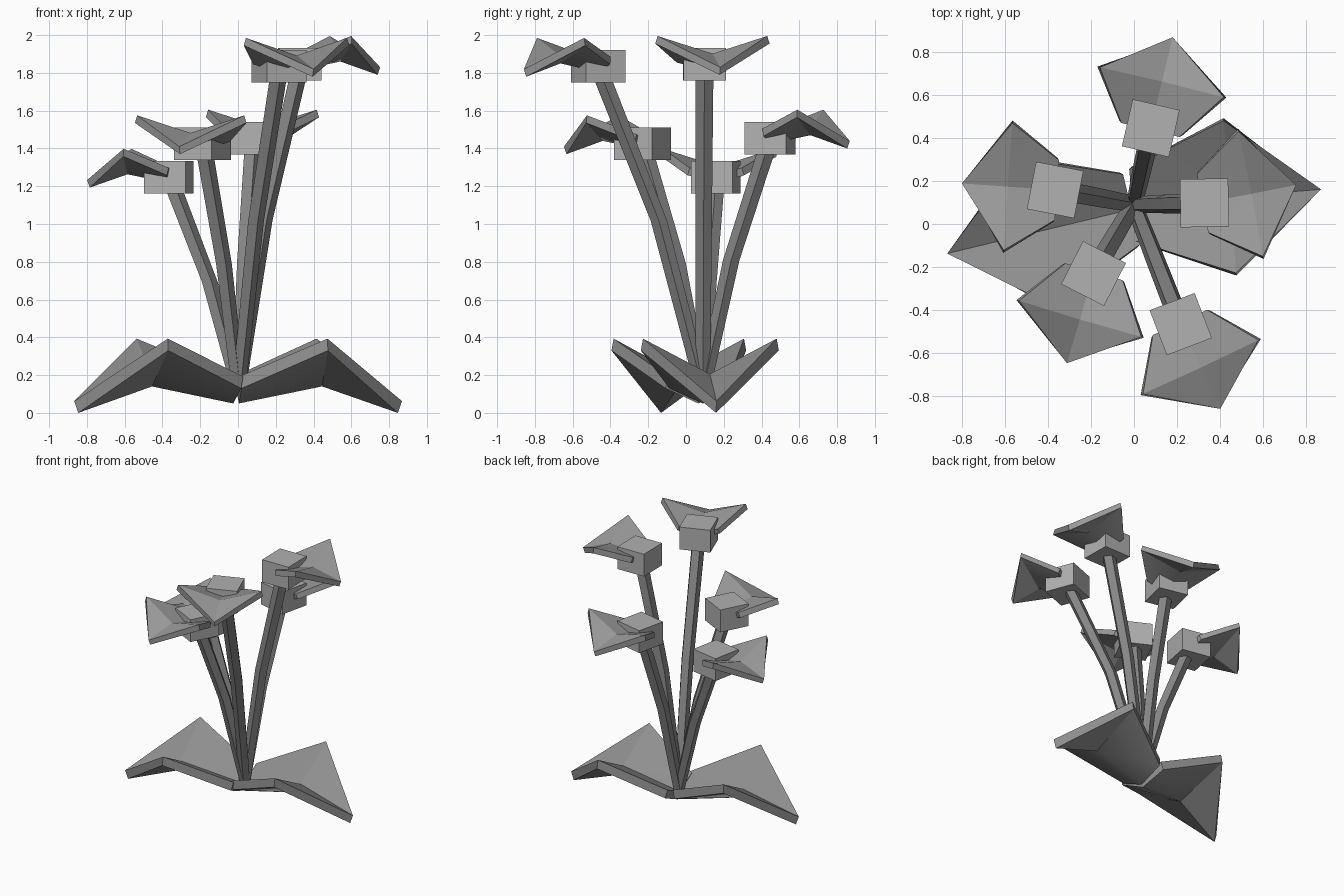
import bpy, bmesh
from math import radians, sin, cos, pi
from mathutils import Vector

if "Cube" in bpy.data.objects:
    bpy.data.objects.remove(bpy.data.objects["Cube"])


def grey(name, v):
    mat = bpy.data.materials.new(name)
    mat.diffuse_color = (v, v, v, 1)
    mat.use_nodes = True
    mat.node_tree.nodes["Principled BSDF"].inputs["Base Color"].default_value = mat.diffuse_color
    return mat


block_grey = grey("block_grey", 0.44)
petal_grey = grey("petal_grey", 0.32)
leaf_grey = grey("leaf_grey", 0.28)
stem_grey = grey("stem_grey", 0.24)


def make_object(name, bm, mat):
    bmesh.ops.recalc_face_normals(bm, faces=bm.faces)
    mesh = bpy.data.meshes.new(name)
    bm.to_mesh(mesh)
    bm.free()
    mesh.materials.append(mat)
    ob = bpy.data.objects.new(name, mesh)
    bpy.context.collection.objects.link(ob)
    return ob


def select_only(ob):
    bpy.ops.object.select_all(action='DESELECT')
    ob.select_set(True)
    bpy.context.view_layer.objects.active = ob


# Folded blade: a fan around a centre point, pointing along +x, thickened upward
def blade(name, location, angle, mat, thickness=0.042, scale=(1, 1, 1)):
    rim = [(0.42, 0, 0.03), (0.22, 0.308, 0.195), (0, 0.15, 0.095),
           (0, 0, 0.055), (0, -0.15, 0.095), (0.22, -0.308, 0.195)]
    bm = bmesh.new()
    centre = bm.verts.new((0.22, 0, 0.1))
    ring = [bm.verts.new(p) for p in rim]
    for i in range(6):
        bm.faces.new((centre, ring[i], ring[(i + 1) % 6]))
    ob = make_object(name, bm, mat)
    if ob.data.polygons[0].normal.z < 0:
        ob.data.flip_normals()
    solid = ob.modifiers.new("thickness", 'SOLIDIFY')
    solid.thickness = thickness
    solid.offset = 1
    select_only(ob)
    bpy.ops.object.modifier_apply(modifier=solid.name)
    bpy.ops.object.shade_smooth_by_angle(angle=radians(30))
    ob.location = location
    ob.rotation_euler.z = radians(angle)
    ob.scale = scale


# Bent five-sided stalk through a few points
def stem(name, points, radii, sides=5):
    bm = bmesh.new()
    rings = []
    for p, r in zip(points, radii):
        rings.append([bm.verts.new(p + Vector((r * cos(2 * pi * k / sides),
                                               r * sin(2 * pi * k / sides), 0)))
                      for k in range(sides)])
    for a, b in zip(rings, rings[1:]):
        for k in range(sides):
            n = (k + 1) % sides
            bm.faces.new((a[k], a[n], b[n], b[k]))
    bm.faces.new(rings[0])
    bm.faces.new(rings[-1])
    ob = make_object(name, bm, stem_grey)
    select_only(ob)
    bpy.ops.object.shade_smooth_by_angle(angle=radians(30))


# Flower head block
def block(name, location, angle):
    bm = bmesh.new()
    bmesh.ops.create_cube(bm, size=1)
    ob = make_object(name, bm, block_grey)
    ob.location = location
    ob.scale = (0.224, 0.224, 0.172)
    ob.rotation_euler.z = radians(angle)


# Flowers: x, y, underside height, block turn, petal direction
flowers = [(0.078, 0.445, 1.37, -13, 76.5),
           (0.217, -0.465, 1.75, 21, -65),
           (-0.188, -0.23, 1.34, -27, -106.5),
           (-0.366, 0.158, 1.163, -11, 176),
           (0.327, 0.098, 1.76, 1, 11)]
root = Vector((0, 0.09, 0.12))
for i, (x, y, z, turn, aim) in enumerate(flowers, 1):
    top = Vector((x, y, z + 0.08))
    mid = root.lerp(top, 0.42)
    mid.z = root.z + (z - root.z) * 0.55
    stem(f"stem_{i}", [root, mid, top], [0.04, 0.046, 0.05])
    block(f"flower_head_{i}", (x, y, z + 0.085), turn)
    blade(f"petal_{i}", (x, y, z), aim, petal_grey)

# Two ground leaves
leaf_scale = (2.01, 1.19, 2)
blade("leaf_right", (0.005, 0.09, -0.06), 4.7, leaf_grey, 0.033, leaf_scale)
blade("leaf_left", (-0.025, 0.065, -0.06), 193.5, leaf_grey, 0.033, leaf_scale)
